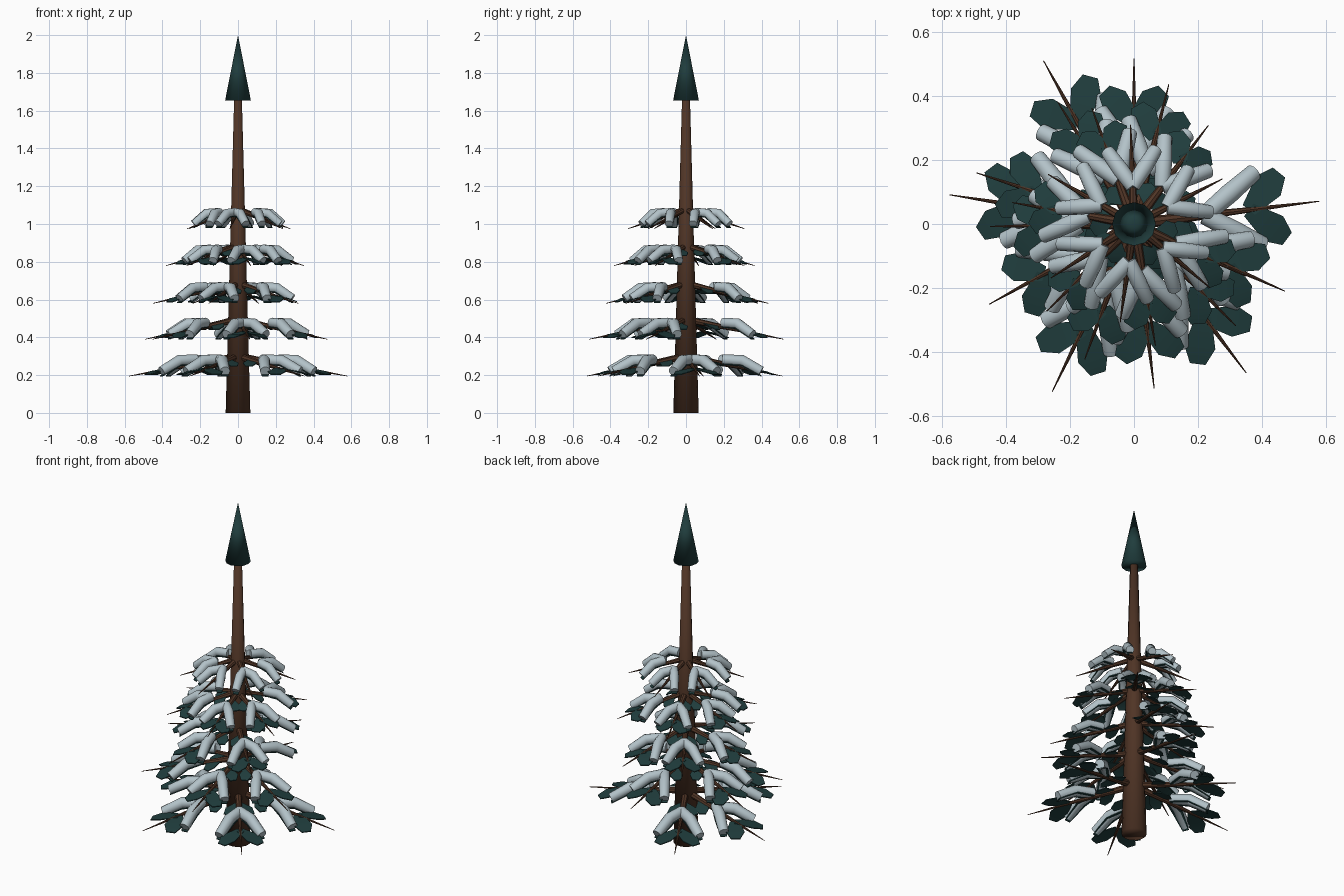
import bpy, bmesh, math
from mathutils import Vector, Matrix

if "Cube" in bpy.data.objects:
    bpy.data.objects.remove(bpy.data.objects["Cube"])


def material(name, rgb):
    m = bpy.data.materials.new(name)
    m.diffuse_color = (*rgb, 1)
    m.use_nodes = True
    m.node_tree.nodes["Principled BSDF"].inputs["Base Color"].default_value = m.diffuse_color
    return m


BARK = material("bark brown", (0.080, 0.035, 0.019))
GREEN = material("needle green", (0.014, 0.046, 0.046))
SNOW = material("snow grey", (0.45, 0.54, 0.58))


def finish(bm, name, mat, angle=35):
    bmesh.ops.recalc_face_normals(bm, faces=bm.faces)
    me = bpy.data.meshes.new(name)
    bm.to_mesh(me)
    bm.free()
    me.materials.append(mat)
    ob = bpy.data.objects.new(name, me)
    bpy.context.collection.objects.link(ob)
    bpy.ops.object.select_all(action='DESELECT')
    ob.select_set(True)
    bpy.context.view_layer.objects.active = ob
    bpy.ops.object.shade_smooth_by_angle(angle=math.radians(angle))


def tube(bm, pts, radii, sides):
    """Capped tube through points, with a radius at each."""
    rings = []
    for i, p in enumerate(pts):
        d = (pts[min(i + 1, len(pts) - 1)] - pts[max(i - 1, 0)]).normalized()
        ref = Vector((1, 0, 0)) if abs(d.z) > 0.9 else Vector((0, 0, 1))
        u = d.cross(ref).normalized()
        v = u.cross(d)
        ring = []
        for k in range(sides):
            a = 2 * math.pi * k / sides
            ring.append(bm.verts.new(p + (u * math.cos(a) + v * math.sin(a)) * radii[i]))
        rings.append(ring)
    for a, b in zip(rings, rings[1:]):
        for k in range(sides):
            j = (k + 1) % sides
            bm.faces.new((a[k], a[j], b[j], b[k]))
    bm.faces.new(rings[0])
    bm.faces.new(rings[-1])


def leaf(bm, pts, widths, thick=0.005):
    """Thin bent plate following points, with a half width at each."""
    d = pts[-1] - pts[0]
    side = Vector((-d.y, d.x, 0)).normalized()
    up = Vector((0, 0, thick / 2))
    rows = []
    for p, w in zip(pts, widths):
        rows.append([bm.verts.new(p + side * s * w + up * h)
                     for s, h in ((-1, -1), (1, -1), (1, 1), (-1, 1))])
    for a, b in zip(rows, rows[1:]):
        for k in range(4):
            j = (k + 1) % 4
            bm.faces.new((a[k], a[j], b[j], b[k]))
    bm.faces.new(rows[0])
    bm.faces.new(rows[-1])


# trunk and pointed crown
bm = bmesh.new()
tube(bm, [Vector((0, 0, 0)), Vector((0, 0, 1.7))], [0.067, 0.02], 14)
finish(bm, "trunk", BARK, 180)
bm = bmesh.new()
bmesh.ops.create_cone(bm, cap_ends=True, segments=12, radius1=0.068, radius2=0,
                      depth=0.345, matrix=Matrix.Translation((0, 0, 1.8275)))
finish(bm, "crown_tip", GREEN, 180)

# tiers: root height, branch reach, branch directions in degrees
TIERS = [
    (0.300, 0.583, (7, 119, 171, 244, 307)),
    (0.495, 0.517, (-24, 90, 162, 209, 277)),
    (0.685, 0.450, (76, 122, 181, 250, 315)),
    (0.885, 0.386, (53, 110, 170, 225, 280, 335)),
    (1.080, 0.310, (27, 92, 150, 213, 262, 320)),
]

for n, (z0, reach, angles) in enumerate(TIERS, 1):
    wood, needles, snow = bmesh.new(), bmesh.new(), bmesh.new()
    f = reach / 0.583                      # smaller parts on upper tiers
    fat = 0.6 + 0.4 * f
    for deg in angles:
        a = math.radians(deg)
        out = Vector((math.cos(a), math.sin(a), 0))

        def on_branch(t):
            return out * reach * t + Vector((0, 0, z0 - 0.105 * t))

        def bare_frond(t, length, half_width, turn):
            d = Matrix.Rotation(math.radians(turn), 3, 'Z') @ out
            p = on_branch(t)
            leaf(needles, [p, p + d * length * 0.65 - Vector((0, 0, 0.016)),
                           p + d * length - Vector((0, 0, 0.032))],
                 [half_width * 0.5, half_width, half_width * 0.5])

        tube(wood, [on_branch(0), on_branch(1)], [0.02 * fat, 0.0015], 8)
        for s in (-1, 1):
            # bare fronds, outside and inside the snow
            if n < 5:
                bare_frond(0.62, 0.15 * f, 0.049 * fat, s * 44)
                bare_frond(0.2, 0.1 * f, 0.036 * fat, s * 44)
            # frond with its bent load of snow
            d = Matrix.Rotation(s * math.radians(34), 3, 'Z') @ out
            p, ln = on_branch(0.38), 0.05 + 0.155 * f
            path = [p + Vector((0, 0, 0.022)),
                    p + d * ln * 0.5 + Vector((0, 0, 0.016)),
                    p + d * ln - Vector((0, 0, 0.04))]
            tube(snow, path, [0.028 * fat, 0.031 * fat, 0.027 * fat], 12)
            low = Vector((0, 0, 0.024 * fat))
            leaf(needles, [q - low for q in path], [0.018 * fat, 0.029 * fat, 0.018 * fat])
    finish(wood, f"branches_tier_{n}", BARK)
    finish(needles, f"needle_fronds_tier_{n}", GREEN, 15)
    finish(snow, f"snow_tier_{n}", SNOW, 40)
